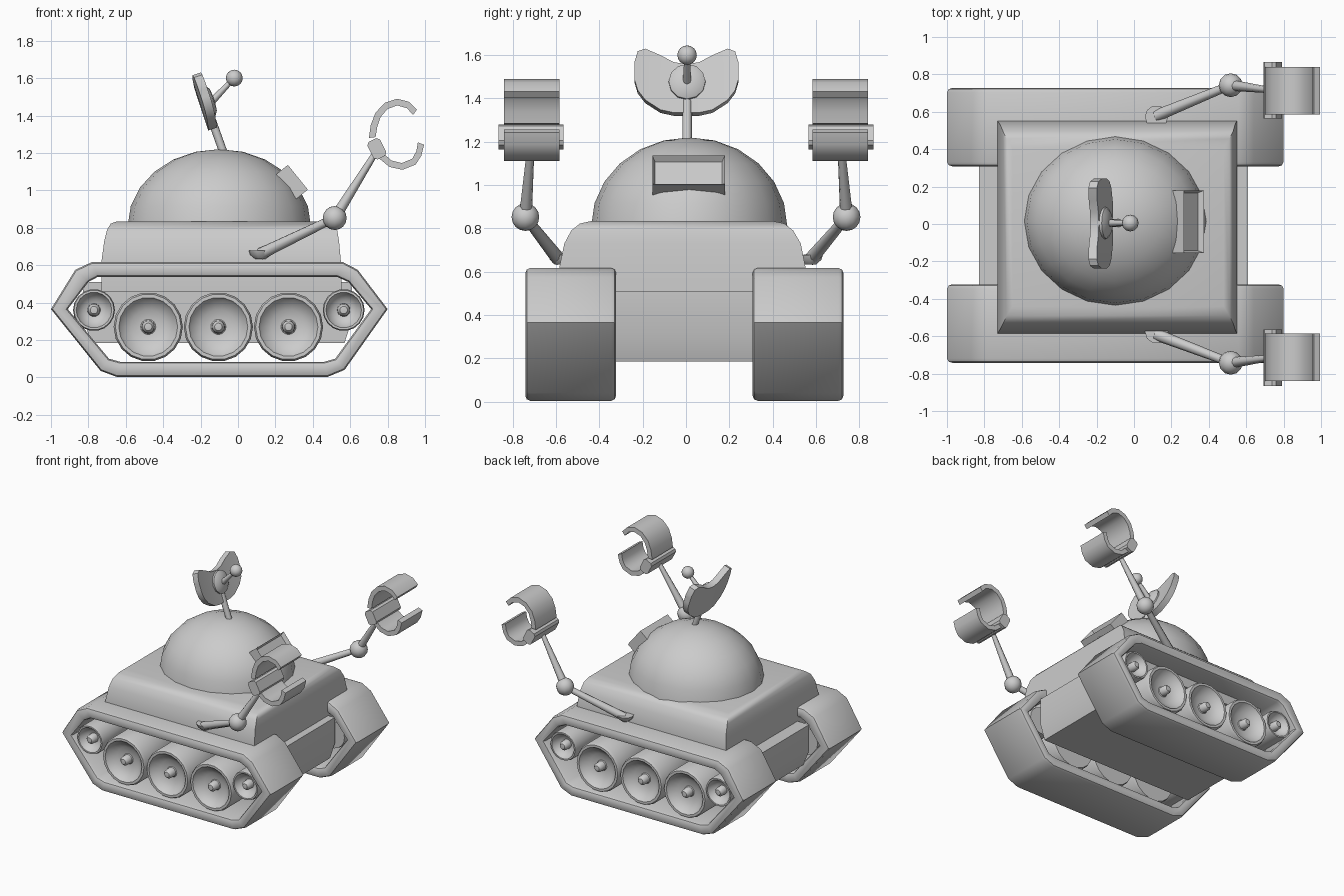
import bpy, bmesh, math
from mathutils import Vector, Matrix

if "Cube" in bpy.data.objects:
    bpy.data.objects.remove(bpy.data.objects["Cube"])


def finish(name, bm, matrix=None, smooth=40):
    if matrix:
        bm.transform(matrix)
    bmesh.ops.recalc_face_normals(bm, faces=bm.faces)
    me = bpy.data.meshes.new(name)
    bm.to_mesh(me)
    bm.free()
    ob = bpy.data.objects.new(name, me)
    bpy.context.collection.objects.link(ob)
    bpy.ops.object.select_all(action='DESELECT')
    ob.select_set(True)
    bpy.context.view_layer.objects.active = ob
    bpy.ops.object.shade_smooth_by_angle(angle=math.radians(smooth))
    return ob


def aim(loc, direction):
    q = Vector(direction).to_track_quat('Z', 'Y')
    return Matrix.Translation(loc) @ q.to_matrix().to_4x4()


def lathe(name, profile, n, loc, direction=(0, 0, 1), smooth=40):
    """Revolve (radius, height) points about an axis; open ends are capped."""
    bm = bmesh.new()
    rings = [[bm.verts.new((r * math.cos(2 * math.pi * i / n), r * math.sin(2 * math.pi * i / n), h))
              for i in range(n)] for r, h in profile]
    for a, b in zip(rings, rings[1:]):
        for i in range(n):
            j = (i + 1) % n
            bm.faces.new((a[i], a[j], b[j], b[i]))
    bm.faces.new(rings[0])
    bm.faces.new(rings[-1])
    bmesh.ops.remove_doubles(bm, verts=bm.verts, dist=1e-5)
    return finish(name, bm, aim(loc, direction), smooth)


def rod(name, a, b, r1, r2, n=8):
    d = Vector(b) - Vector(a)
    return lathe(name, [(r1, 0), (r2, d.length)], n, a, d, 50)


def ball(name, loc, radii, u=12, v=8):
    bm = bmesh.new()
    bmesh.ops.create_uvsphere(bm, u_segments=u, v_segments=v, radius=1)
    return finish(name, bm, Matrix.Translation(loc) @ Matrix.Diagonal((*radii, 1)))


def band(name, outer, inner, y0, y1, closed, bevel=0.0):
    """Strip between two xz outlines, extruded along y."""
    bm = bmesh.new()
    secs = [[bm.verts.new((p[0], y, p[1])) for p, y in ((o, y0), (o, y1), (i, y1), (i, y0))]
            for o, i in zip(outer, inner)]
    pairs = list(zip(secs, secs[1:])) + ([(secs[-1], secs[0])] if closed else [])
    for a, b in pairs:
        for k in range(4):
            bm.faces.new((a[k], a[(k + 1) % 4], b[(k + 1) % 4], b[k]))
    if not closed:
        bm.faces.new(secs[0])
        bm.faces.new(secs[-1])
    if bevel:
        bm.normal_update()
        rim = [e for s in secs for v in s for e in v.link_edges
               if abs(e.verts[0].co.y - e.verts[1].co.y) < 1e-6 and
               abs(e.calc_face_angle(0)) > 1.4]
        bmesh.ops.bevel(bm, geom=list(set(rim)), offset=bevel, segments=2, profile=0.5, affect='EDGES')
    return finish(name, bm)


def loft(name, rects, smooth=40):
    """Stack of rectangles (x0, x1, y0, y1, z)."""
    bm = bmesh.new()
    rings = [[bm.verts.new(p) for p in ((a, c, z), (b, c, z), (b, d, z), (a, d, z))]
             for a, b, c, d, z in rects]
    for p, q in zip(rings, rings[1:]):
        for k in range(4):
            bm.faces.new((p[k], p[(k + 1) % 4], q[(k + 1) % 4], q[k]))
    bm.faces.new(rings[0])
    bm.faces.new(rings[-1])
    return finish(name, bm, None, smooth)


# hull between the tracks and the rounded deck above it
loft("lower_hull", [(-.78, .57, -.325, .315, .185), (-.83, .61, -.325, .315, .31),
                    (-.83, .61, -.325, .315, .51)])
loft("upper_body", [(-.73, .555, -.585, .552, .46), (-.73, .55, -.585, .552, .62),
                    (-.715, .54, -.562, .53, .73), (-.70, .53, -.53, .495, .79),
                    (-.68, .51, -.49, .455, .822), (-.65, .48, -.44, .405, .833)])

# dome
dome = lathe("dome", [(math.cos(t), math.sin(t)) for t in
                      [math.radians(a) for a in (0, 15, 30, 45, 60, 75, 90)]], 20, (0, 0, 0))
dome.data.transform(Matrix.Translation((-.1, .015, .81)) @ Matrix.Diagonal((.49, .453, .41, 1)))

# window frame, recessed face
bm = bmesh.new()
bmesh.ops.create_cube(bm, size=1, matrix=Matrix.Translation((0, 0, -.07)) @ Matrix.Diagonal((.17, .335, .14, 1)))
bm.normal_update()
face = [max(bm.faces, key=lambda f: f.calc_center_median().z)]
bmesh.ops.inset_region(bm, faces=face, thickness=.018)
bmesh.ops.translate(bm, verts=face[0].verts, vec=(0, 0, -.03))
finish("window_frame", bm, Matrix.Translation((.32, .012, 1.07)) @ Matrix.Rotation(math.radians(51), 4, 'Y'))

# antenna: mast, curved dish, centre boss, feed rod and tip
rod("antenna_mast", (-.07, .005, 1.18), (-.145, .005, 1.39), .022, .022)
half = [(0, 1.327, 1.55), (.06, 1.327, 1.56), (.12, 1.34, 1.592), (.19, 1.385, 1.622), (.225, 1.43, 1.61), (.24, 1.48, 1.56)]
cols = [(-y, b, t) for y, b, t in half[:0:-1]] + half
bm = bmesh.new()
rows = []
for y, b, t in cols:
    zs = [b + (t - b) * k / 4 for k in range(5)]
    rows.append([bm.verts.new((-.145 - (z - 1.32) * .33 + .35 * y * y, y, z)) for z in zs])
for p, q in zip(rows, rows[1:]):
    for k in range(4):
        bm.faces.new((p[k], q[k], q[k + 1], p[k + 1]))
r = bmesh.ops.extrude_face_region(bm, geom=bm.faces[:])
bmesh.ops.translate(bm, verts=[v for v in r["geom"] if isinstance(v, bmesh.types.BMVert)], vec=(.045, 0, .015))
for v in bm.verts:
    v.co += Vector((-.012, .002, -.007))
finish("antenna_dish", bm)
lathe("dish_boss", [(.085, -.02), (.085, .012), (.06, .028), (0, .034)], 12, (-.158, .005, 1.475), (.95, 0, .31))
rod("antenna_feed", (-.14, .005, 1.475), (-.02, .005, 1.6), .02, .012)
ball("antenna_tip", (-.02, .005, 1.6), (.045, .045, .045))

# track outline, outer and inner
outer = [(-1, .365), (-.87, .575), (-.78, .617), (.56, .617), (.64, .575), (.8, .365),
         (.57, .04), (.48, .003), (-.65, .003), (-.735, .035)]
inner = [(-.91, .365), (-.80, .51), (-.75, .537), (.53, .537), (.59, .51), (.712, .365),
         (.52, .1), (.46, .083), (-.63, .083), (-.69, .1)]
wheels = [(-.48, .27, .185), (-.105, .27, .185), (.27, .27, .185), (-.77, .36, .112), (.565, .36, .112)]
upper_claw = [(.70, 1.28), (.71, 1.35), (.735, 1.415), (.785, 1.468), (.85, 1.49), (.915, 1.473), (.957, 1.432)]
lower_claw = [(.755, 1.17), (.81, 1.125), (.88, 1.11), (.95, 1.138), (.98, 1.185), (.995, 1.243)]
centre = Vector((.86, 1.3))


def inward(pts, d=.036):
    return [tuple(Vector(p) + (centre - Vector(p)).normalized() * d) for p in pts]


for s, side in ((-1, "front"), (1, "rear")):
    def y(v):
        return s * v - .0075

    band(f"{side}_track", outer, inner, *sorted((y(.315), y(.735))), True, .024)

    # dished road wheels with hub pins
    for i, (x, z, w) in enumerate(wheels):
        prof = [(w * .97, -.36), (w, -.34), (w, -.02), (w * .95, 0), (w * .85, 0), (w * .78, -.02),
                (w * .5, -.055), (w * .22, -.06), (.035, -.055), (.033, -.01), (.02, .005), (0, .008)]
        lathe(f"{side}_wheel_{i + 1}", prof, 18, (x, y(.71), z), (0, s, 0))

    # arm: shoulder pad, two tapered links, elbow, wrist
    shoulder, elbow, wrist = (.12, s * .585 - .006, .66), (.517, s * .742, .852), (.735, s * .715, 1.2)
    lathe(f"{side}_shoulder", [(.03, -.022), (.055, .0), (.062, .022), (0, .024)], 10,
          (.12, s * .575 - .002, .655))
    rod(f"{side}_upper_arm", shoulder, elbow, .032, .022)
    ball(f"{side}_elbow", elbow, (.064, .064, .064))
    rod(f"{side}_forearm", elbow, wrist, .03, .016)
    bm = bmesh.new()
    bmesh.ops.create_cube(bm, size=1, matrix=Matrix.Diagonal((.075, .3, .105, 1)))
    bmesh.ops.bevel(bm, geom=[e for e in bm.edges if abs(e.verts[0].co.y - e.verts[1].co.y) > .1],
                    offset=.015, segments=1, affect='EDGES')
    finish(f"{side}_wrist", bm, Matrix.Translation((.742, s * .715, 1.222)) @ Matrix.Rotation(math.radians(-27), 4, 'Y'))

    # two-jaw gripper
    ys = sorted((s * .585, s * .84))
    band(f"{side}_upper_jaw", upper_claw, inward(upper_claw), *ys, False)
    band(f"{side}_lower_jaw", lower_claw, inward(lower_claw), *ys, False)
